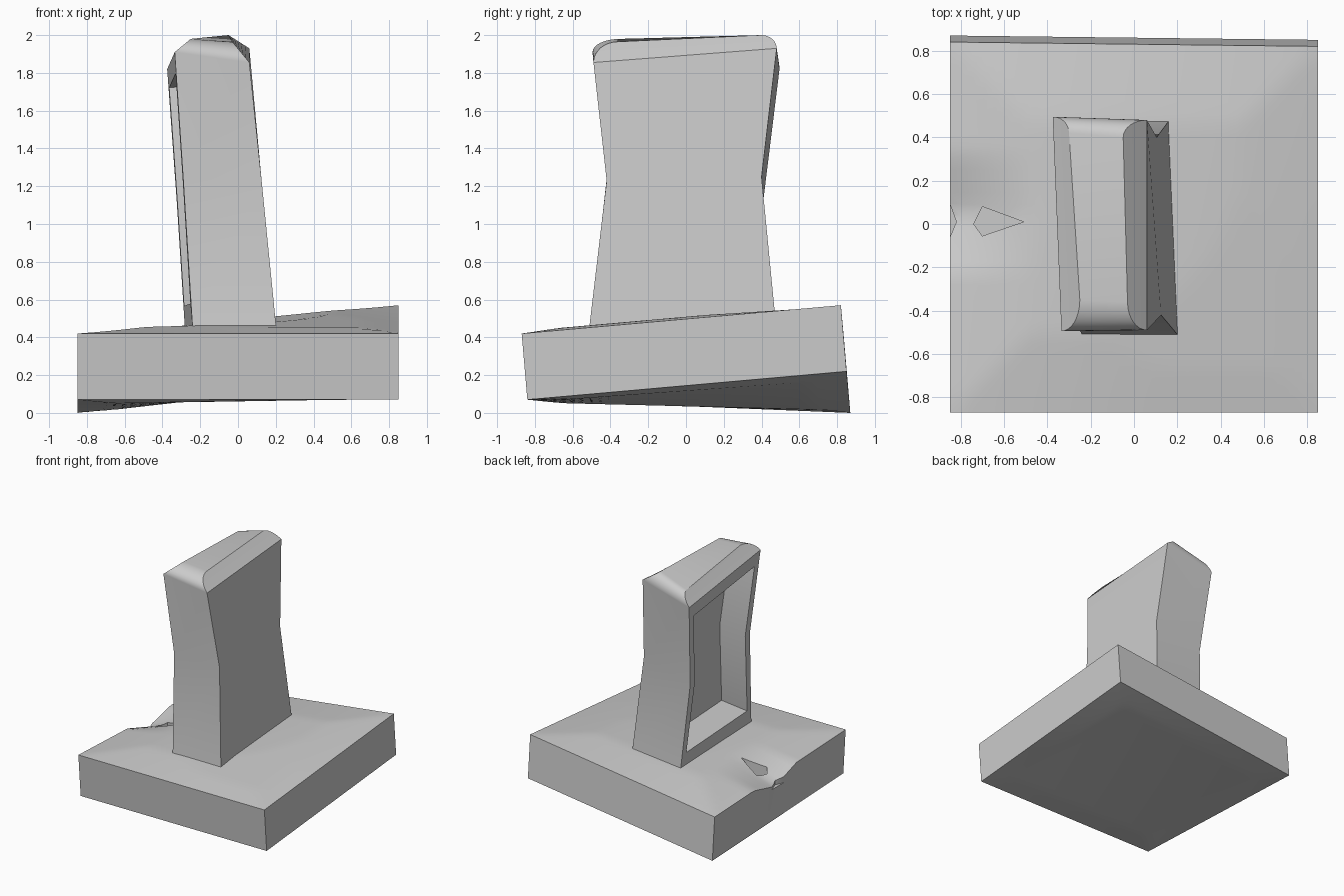
import bpy, bmesh, math
from mathutils import Vector

if "Cube" in bpy.data.objects:
    bpy.data.objects.remove(bpy.data.objects["Cube"])


def smooth(ob, angle):
    bpy.ops.object.select_all(action='DESELECT')
    ob.select_set(True)
    bpy.context.view_layer.objects.active = ob
    bpy.ops.object.shade_smooth_by_angle(angle=math.radians(angle))


def finish(bm, name):
    bmesh.ops.recalc_face_normals(bm, faces=bm.faces)
    me = bpy.data.meshes.new(name)
    bm.to_mesh(me)
    bm.free()
    ob = bpy.data.objects.new(name, me)
    bpy.context.collection.objects.link(ob)
    return ob


def blend(corners, u, v):
    fl, fr, br, bl = (Vector(c) for c in corners)
    return fl.lerp(fr, u).lerp(bl.lerp(br, u), v)


# Twisted base slab: corner order front-left, front-right, back-right, back-left
top = [(-.85, -.87, .42), (.85, -.87, .42), (.85, .82, .57), (-.85, .84, .35)]
bottom = [(-.85, -.84, .07), (.85, -.84, .07), (.85, .85, .22), (-.85, .87, 0)]
bm = bmesh.new()
bmesh.ops.create_grid(bm, x_segments=32, y_segments=32, size=1)
upper = list(bm.verts)
ext = bmesh.ops.extrude_face_region(bm, geom=list(bm.faces), use_keep_orig=True)
lower = [g for g in ext['geom'] if isinstance(g, bmesh.types.BMVert)]


def edge_distance(v):
    return .85 * (1 - max(abs(v.co.x), abs(v.co.y)))


for v in lower:
    drop = .014 * min(1, edge_distance(v) / .2)
    v.co = blend(bottom, (v.co.x + 1) / 2, (v.co.y + 1) / 2)
    v.co.z -= drop
for v in upper:
    edge, depth = edge_distance(v), (v.co.y + 1) / 2
    p = blend(top, (v.co.x + 1) / 2, depth)
    # gentle rise to the column, and a worn dip on the left edge
    p.z += .04 * min(1, edge / .36)
    p.z = min(p.z, .42 + .15 * depth + .012 * min(1, edge / .2))
    p.z -= .08 * max(0, 1 - abs(p.y - .05) / .28) * max(0, 1 - (p.x + .85) / .4)
    v.co = p
base = finish(bm, "base_slab")

# Two small chips cut from the worn side
chips = [[(-.74, 0), (-.70, -.055), (-.51, .01), (-.70, .08)],
         [(-.92, .01), (-.86, -.085), (-.82, .01), (-.86, .12)]]
for i, outline in enumerate(chips):
    bm = bmesh.new()
    f = bm.faces.new([bm.verts.new((x, y, .29)) for x, y in outline])
    ext = bmesh.ops.extrude_face_region(bm, geom=[f], use_keep_orig=True)
    for g in ext['geom']:
        if isinstance(g, bmesh.types.BMVert):
            g.co.z = .6
    cutter = finish(bm, f"chip_cutter_{i + 1}")
    mod = base.modifiers.new("chip", 'BOOLEAN')
    mod.operation = 'DIFFERENCE'
    mod.solver = 'EXACT'
    mod.object = cutter
    bpy.context.view_layer.objects.active = base
    bpy.ops.object.modifier_apply(modifier=mod.name)
    bpy.data.objects.remove(cutter)
smooth(base, 28)

# Waisted, leaning column with a rounded cap, lofted through corner rings
foot = [(-.24, -.51, .445), (.203, -.513, .445), (.16, .475, .48), (-.28, .475, .43)]
waist = [(-.29, -.42, 1.24), (.125, -.42, 1.23), (.105, .40, 1.25), (-.325, .41, 1.13)]
eave = [(-.335, -.495, 1.91), (.06, -.49, 1.855), (.06, .48, 1.93), (-.375, .495, 1.82)]
crown = [(-.25, -.35, 1.98), (-.03, -.36, 1.965), (-.05, .40, 2.0), (-.30, .42, 1.92)]
rings = [foot, waist, eave]
STEPS = 8
for k in range(1, STEPS + 1):
    s = math.sin(k / STEPS * math.pi / 2)
    c = 1 - math.cos(k / STEPS * math.pi / 2)
    rings.append([(a[0] + (b[0] - a[0]) * s, a[1] + (b[1] - a[1]) * c,
                   a[2] + (b[2] - a[2]) * s) for a, b in zip(eave, crown)])

bm = bmesh.new()
loops = [[bm.verts.new(p) for p in r] for r in rings]
left = []
for r, (lo, hi) in enumerate(zip(loops, loops[1:])):
    for j in range(4):
        n = (j + 1) % 4
        f = bm.faces.new((lo[j], lo[n], hi[n], hi[j]))
        if j == 3 and r < 2:
            left.append(f)
bm.faces.new(loops[0][::-1])
bm.faces.new(loops[-1])
bmesh.ops.recalc_face_normals(bm, faces=bm.faces)

# Recessed panel in the left face, with wider rails at top and bottom
bmesh.ops.inset_region(bm, faces=left, thickness=.065, use_even_offset=True)
for v in {v for f in left for v in f.verts}:
    if v.co.z < .8:
        v.co += Vector((-.005, 0, .07))
    elif v.co.z > 1.5:
        v.co += Vector((.003, 0, -.04))
ext = bmesh.ops.extrude_face_region(bm, geom=left)
bmesh.ops.delete(bm, geom=[f for f in left if f.is_valid], context='FACES')
inner = [g for g in ext['geom'] if isinstance(g, bmesh.types.BMVert)]
bmesh.ops.translate(bm, verts=inner, vec=(.24, -.01, .02))
smooth(finish(bm, "column"), 20)
